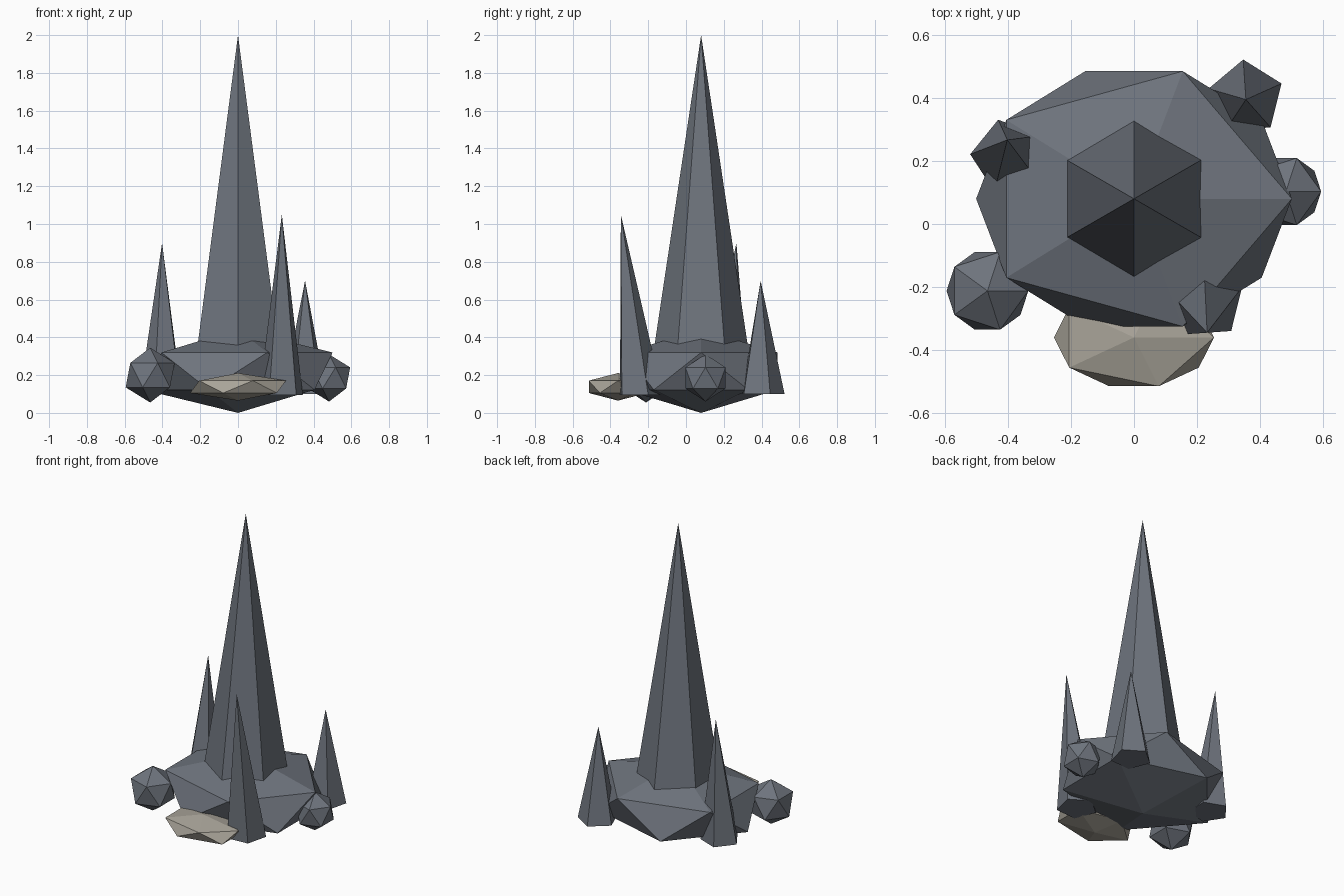
import bpy
import bmesh
from math import cos, sin, radians
from mathutils import Matrix, Vector

cube = bpy.data.objects.get("Cube")
if cube:
    bpy.data.objects.remove(cube, do_unlink=True)


def material(name, colour):
    mat = bpy.data.materials.new(name)
    mat.use_nodes = True
    mat.diffuse_color = (*colour, 1)
    bsdf = next(n for n in mat.node_tree.nodes if n.type == "BSDF_PRINCIPLED")
    bsdf.inputs["Base Color"].default_value = (*colour, 1)
    return mat


slate = material("slate grey", (0.156, 0.174, 0.205))
pale_stone = material("pale stone", (0.39, 0.366, 0.314))


def finish(bm, name, mat):
    bmesh.ops.recalc_face_normals(bm, faces=bm.faces)
    mesh = bpy.data.meshes.new(name)
    bm.to_mesh(mesh)
    bm.free()
    mesh.materials.append(mat)
    obj = bpy.data.objects.new(name, mesh)
    bpy.context.collection.objects.link(obj)


def boulder(name, mat, centre, radii):
    """Twenty-sided rock stretched to the given radii."""
    bm = bmesh.new()
    place = Matrix.Translation(centre) @ Matrix.Diagonal((*radii, 1))
    bmesh.ops.create_icosphere(bm, subdivisions=1, radius=1, matrix=place)
    finish(bm, name, mat)


def spike(name, mat, sides, base, radius, tip, turn):
    """Pointed shard with a flat base and a tip that may lean."""
    bm = bmesh.new()
    ring = []
    for i in range(sides):
        a = radians(turn + 360 * i / sides)
        ring.append(bm.verts.new(Vector(base) + radius * Vector((cos(a), sin(a), 0))))
    point = bm.verts.new(tip)
    bm.faces.new(ring)
    for i in range(sides):
        bm.faces.new((ring[i], ring[(i + 1) % sides], point))
    finish(bm, name, mat)


# Main rock and the tall spire
boulder("base_rock", slate, (0, 0.08, 0.221), (0.56, 0.476, 0.221))
spike("main_spire", slate, 6, (0, 0.08, 0.25), 0.263, (0, 0.08, 2), 90)

# Smaller shards around the rim
spike("front_shard", slate, 5, (0.23, -0.246, 0.095), 0.122, (0.232, -0.345, 1.05), 22)
spike("back_left_shard", slate, 5, (0.355, 0.4, 0.1), 0.122, (0.355, 0.395, 0.7), 22)
spike("back_right_shard", slate, 5, (-0.4, 0.215, 0.1), 0.12, (-0.402, 0.267, 0.9), 33)

# Loose rocks and the pale slab
boulder("right_rock", slate, (-0.465, -0.212, 0.2), (0.145, 0.145, 0.145))
boulder("left_rock", slate, (0.482, 0.103, 0.185), (0.125, 0.125, 0.125))
boulder("front_slab", pale_stone, (0, -0.36, 0.138), (0.284, 0.182, 0.073))
